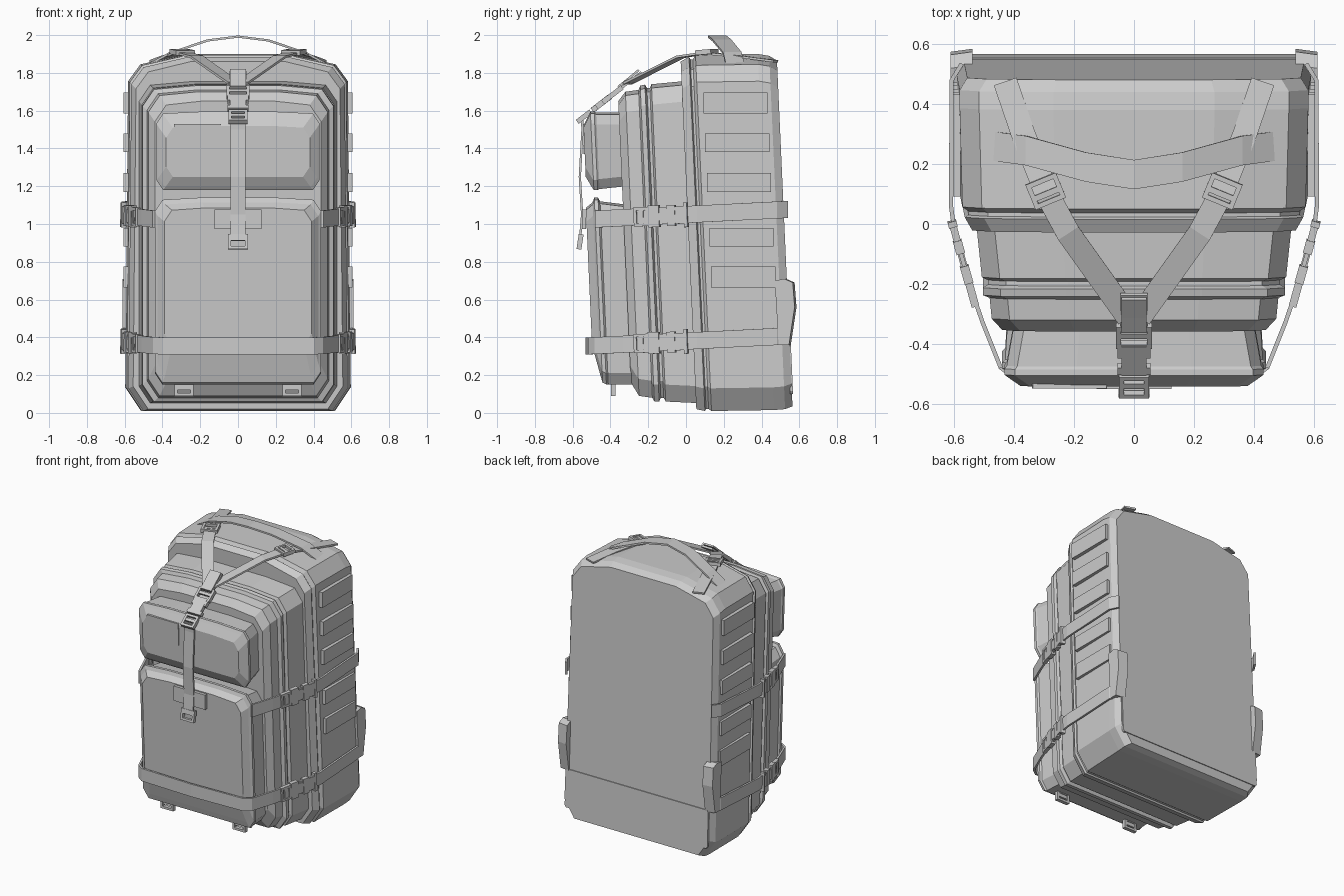
import bpy, bmesh
from mathutils import Vector, Matrix

if "Cube" in bpy.data.objects:
    bpy.data.objects.remove(bpy.data.objects["Cube"])

LEAN = 0.045  # the pack leans: lower parts sit further back


def finish(name, bm, mirror=False, thick=0):
    bmesh.ops.recalc_face_normals(bm, faces=bm.faces)
    me = bpy.data.meshes.new(name)
    bm.to_mesh(me)
    bm.free()
    ob = bpy.data.objects.new(name, me)
    bpy.context.collection.objects.link(ob)
    if thick:
        m = ob.modifiers.new("thickness", 'SOLIDIFY')
        m.thickness, m.offset = thick, 0
    if mirror:
        ob.modifiers.new("mirror", 'MIRROR').use_axis[0] = True
    return ob


def slab(name, rings, c, arch=0.0, taper=0.0, x0=0.0):
    """Loft chamfered outlines (y, half width, bottom, top) along y."""
    bm = bmesh.new()
    loops = []
    for y, w, z0, z1 in rings:
        half = [(w - c, z0), (w, z0 + 1.5 * c), (w - taper, z1 - 1.8 * c),
                (w - c, z1 - arch), (w * 0.45, z1)]
        pts = half + [(-x, z) for x, z in reversed(half)]
        loops.append([bm.verts.new((x + x0, y + LEAN * (1.9 - z), z)) for x, z in pts])
    n = len(loops[0])
    for a, b in zip(loops, loops[1:]):
        for i in range(n):
            j = (i + 1) % n
            bm.faces.new((a[i], a[j], b[j], b[i]))
    bm.faces.new(loops[0])
    bm.faces.new(loops[-1])
    return finish(name, bm)


def ribbon(name, pts, width, side=None, mirror=False, thick=0.012):
    """Flat strap along a path; side is the width direction."""
    bm = bmesh.new()
    pts = [Vector(p) for p in pts]
    rows = []
    for i, p in enumerate(pts):
        t = pts[min(i + 1, len(pts) - 1)] - pts[max(i - 1, 0)]
        s = Vector(side) if side else t.cross(Vector((0, 0, 1))).normalized()
        rows.append([bm.verts.new(p + s * width / 2), bm.verts.new(p - s * width / 2)])
    for a, b in zip(rows, rows[1:]):
        bm.faces.new((a[0], a[1], b[1], b[0]))
    return finish(name, bm, mirror, thick)


def boxes(name, parts, frame=Matrix(), mirror=False):
    """Several boxes (centre, size) in one mesh, placed by a frame."""
    bm = bmesh.new()
    for c, s in parts:
        bmesh.ops.create_cube(bm, size=1, matrix=frame @ Matrix.Translation(c) @ Matrix.Diagonal((*s, 1)))
    return finish(name, bm, mirror)


def axes(origin, along, width):
    a = Vector(along).normalized()
    w = Vector(width)
    w = (w - a * w.dot(a)).normalized()
    m = Matrix((a, w, a.cross(w))).transposed().to_4x4()
    m.translation = origin
    return m


def loop_parts(x, length, width, bar=0.016, t=0.026):
    """Open rectangular buckle frame starting at x along the strap."""
    mid = x + length / 2
    return [((x + bar / 2, 0, 0), (bar, width, t)), ((x + length - bar / 2, 0, 0), (bar, width, t)),
            ((mid, width / 2 - bar / 2, 0), (length, bar, t)), ((mid, -width / 2 + bar / 2, 0), (length, bar, t))]


# Main compartment with front piping groove
slab("main_compartment", [(-0.03, .555, .02, 1.86), (.015, .58, .01, 1.885), (.022, .568, .02, 1.872),
     (.035, .568, .02, 1.872), (.05, .588, .01, 1.895), (.38, .597, .015, 1.9),
     (.44, .597, .02, 1.89), (.48, .572, .035, 1.865)], .08, .055, .015)
# Lower fabric fold on the back
slab("back_lower_panel", [(.47, .565, .10, .37), (.486, .565, .10, .37)], .01)

# Front compartment with zipper ridge
slab("front_compartment", [(.02, .53, .05, 1.76), (-.19, .508, .06, 1.74), (-.2, .488, .08, 1.72),
     (-.215, .488, .08, 1.72), (-.225, .505, .06, 1.738), (-.25, .505, .06, 1.732), (-.26, .482, .08, 1.71),
     (-.33, .475, .09, 1.70), (-.37, .44, .16, 1.65)], .06, .02)

# Outer pockets
slab("lower_pocket", [(-.33, .42, .15, 1.10), (-.49, .43, .15, 1.12), (-.5, .44, .15, 1.14),
     (-.52, .44, .16, 1.14), (-.53, .425, .2, 1.115), (-.567, .39, .36, 1.085)], .04, .012)
slab("upper_pocket", [(-.35, .40, 1.2, 1.59), (-.49, .425, 1.185, 1.59), (-.5, .432, 1.18, 1.595),
     (-.52, .432, 1.18, 1.595), (-.53, .42, 1.195, 1.575), (-.56, .38, 1.25, 1.52)], .035, .01)
slab("pocket_patch", [(-.55, .125, 1.37, 1.53), (-.566, .125, 1.37, 1.53)], .002, x0=-.215)

# Side webbing rows
boxes("side_webbing", [((.592, .25 + LEAN * (1.9 - z), z), (.026, .34, h)) for z, h in
      ((1.64, .11), (1.43, .10), (1.22, .10), (.93, .10), (.72, .11))], mirror=True)

# Hip belt wings at the lower back corners
bm = bmesh.new()
side_pts = [(.50, .36), (.555, .36), (.585, .56), (.575, .69), (.53, .71), (.48, .70)]
va = [bm.verts.new((.54, y, z)) for y, z in side_pts]
vb = [bm.verts.new((.612, y - .01, z)) for y, z in side_pts]
bm.faces.new(va)
bm.faces.new(vb)
for i in range(6):
    bm.faces.new((va[i], va[i - 1], vb[i - 1], vb[i]))
finish("hip_wing", bm, True)

# Compression straps with side release buckles
side_path = [(.575, .535), (.609, .48), (.611, .06), (.60, -.02), (.55, -.2), (.505, -.33), (.445, -.48)]
for label, z in (("upper", 1.04), ("lower", .37)):
    pts = [(x, y, z + .05 * (y + .2)) for x, y in side_path]
    if label == "lower":
        pts += [(.40, -.512, z - .015), (0, -.525, z - .015)]
    ribbon(label + "_compression_strap", pts, .09, (0, 0, 1), True, .014)
    f = axes((.606, 0, z + .008), (-.078, -.28, -.012), (0, 0, 1))
    parts = loop_parts(.205, .08, .10) + [
        ((.245, 0, 0), (.025, .07, .02)), ((.175, 0, 0), (.06, .115, .03)), ((.125, 0, 0), (.05, .07, .022)),
        ((.08, 0, 0), (.045, .11, .03)), ((.03, 0, 0), (.06, .09, .024)), ((0, 0, 0), (.02, .13, .03))]
    boxes(label + "_side_buckle", parts, f, True)

# Carry handle
ribbon("carry_handle", [(-.47, .26, 1.845), (-.36, .245, 1.905), (-.16, .19, 1.972), (0, .165, 1.992),
                        (.16, .19, 1.972), (.36, .245, 1.905), (.47, .26, 1.845)], .098, (0, 1, 0))

# Forked lid strap with its adjusters
ribbon("lid_strap", [(.43, .475, 1.862), (.37, .3, 1.885), (.29, .1, 1.905), (.22, -.03, 1.885),
                     (.02, -.31, 1.745)], .08, mirror=True)
boxes("lid_adjuster", loop_parts(-.045, .09, .11) + [((.01, 0, 0), (.02, .09, .02))],
      axes((.295, .11, 1.91), (-.07, -.17, -.015), (1, -.4, 0)), True)

# Centre release buckle
f = axes((0, -.33, 1.73), (0, -.24, -.185), (1, 0, 0))
boxes("centre_buckle", [((-.05, 0, 0), (.14, .09, .014))] + loop_parts(.01, .09, .12) + [
      ((.05, 0, 0), (.02, .10, .02)), ((.15, 0, 0), (.12, .085, .03)), ((.12, 0, 0), (.04, .11, .028)),
      ((.195, 0, 0), (.03, .11, .028))] + loop_parts(.22, .09, .10) + [((.26, 0, 0), (.02, .09, .02))], f)
ribbon("strap_tail", [(0, -.36, 1.725), (0, -.31, 1.765), (0, -.25, 1.815)], .085, (1, 0, 0))

# Front strap, its anchor patch and bottom ladder buckle
ribbon("front_strap", [(0, -.55, 1.56), (0, -.548, 1.5), (0, -.562, 1.25), (0, -.55, 1.05), (0, -.56, .93)],
       .078, (1, 0, 0))
boxes("strap_anchor", [((0, -.54, 1.025), (.25, .022, .105))])
boxes("bottom_buckle", loop_parts(0, .08, .105) + [((.025, 0, 0), (.018, .09, .02))],
      axes((0, -.555, .945), (0, -.012, -.08), (1, 0, 0)))

# Small webbing loops under the lower pocket
boxes("bottom_loop", loop_parts(0, .07, .10) + [((.02, 0, 0), (.04, .08, .015))],
      axes((.285, -.385, .16), (0, 0, -1), (1, 0, 0)), True)
